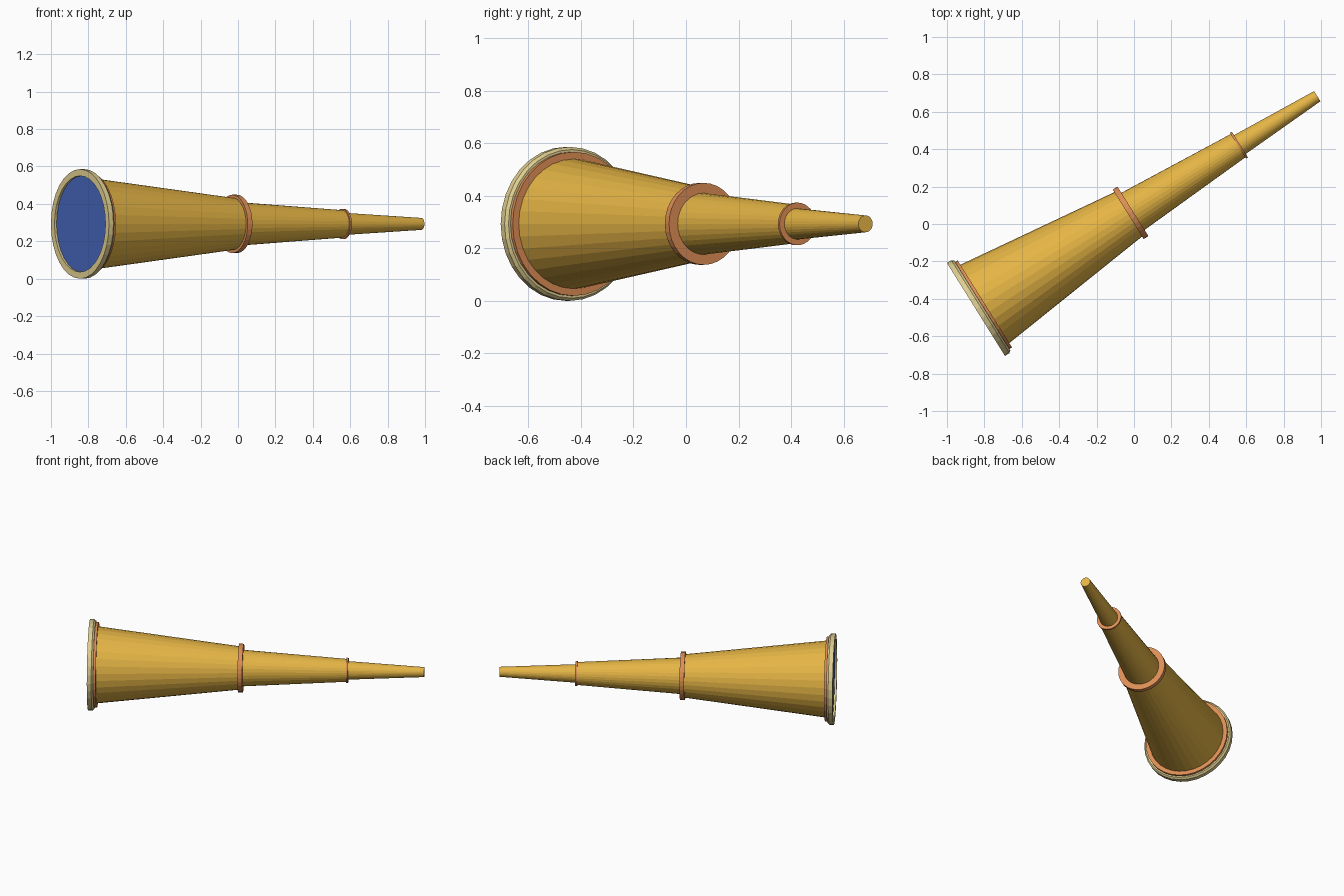
import bpy, math
from mathutils import Matrix

if "Cube" in bpy.data.objects:
    bpy.data.objects.remove(bpy.data.objects["Cube"])

SIDES = 32
PLACE = Matrix.Translation((-0.845, -0.457, 0.293)) @ Matrix.Rotation(math.radians(32), 4, 'Z')


def material(name, color):
    m = bpy.data.materials.new(name)
    m.diffuse_color = color
    m.use_nodes = True
    m.node_tree.nodes["Principled BSDF"].inputs["Base Color"].default_value = m.diffuse_color
    return m


brass = material("brass", (0.78, 0.46, 0.06, 1))
copper = material("copper", (0.72, 0.27, 0.09, 1))
cream = material("pale_brass", (0.74, 0.62, 0.28, 1))
blue = material("lens_blue", (0.06, 0.13, 0.5, 1))


def lathe(name, profile, mat, closed=False):
    """Turn (distance along axis, radius) points around the telescope axis."""
    verts, n = [], len(profile)
    for i in range(SIDES):
        a = 2 * math.pi * i / SIDES
        verts += [(t, r * math.sin(a), r * math.cos(a)) for t, r in profile]
    faces = []
    for i in range(SIDES):
        j = (i + 1) % SIDES
        for k in range(n if closed else n - 1):
            l = (k + 1) % n
            faces.append((i * n + k, i * n + l, j * n + l, j * n + k))
    if not closed:  # flat end caps
        faces.append([i * n for i in range(SIDES)])
        faces.append([i * n + n - 1 for i in reversed(range(SIDES))])
    mesh = bpy.data.meshes.new(name)
    mesh.from_pydata(verts, [], faces)
    mesh.validate()
    # consistent outward normals
    import bmesh
    bm = bmesh.new()
    bm.from_mesh(mesh)
    bmesh.ops.recalc_face_normals(bm, faces=bm.faces)
    bm.to_mesh(mesh)
    bm.free()
    mesh.materials.append(mat)
    ob = bpy.data.objects.new(name, mesh)
    ob.matrix_world = PLACE
    bpy.context.collection.objects.link(ob)
    return ob


# three tapering tubes
lathe("large_tube", [(0.03, 0.25), (0.975, 0.138)], brass)
lathe("middle_tube", [(0.96, 0.119), (1.66, 0.073)], brass)
lathe("eyepiece_tube", [(1.65, 0.060), (2.152, 0.032)], brass)

# copper collars at the joints
for name, t0, t1, r in (("front_collar", 0.038, 0.056, 0.274),
                        ("middle_collar", 0.96, 0.99, 0.156),
                        ("rear_collar", 1.652, 1.664, 0.081)):
    lathe(name, [(t0, r), (t1, r)], copper)

# rim around the lens, slightly stepped at the back
lathe("lens_rim", [(0, 0.257), (0, 0.293), (0.028, 0.293), (0.04, 0.283),
                   (0.04, 0.24), (0.02, 0.24), (0.02, 0.257)], cream, closed=True)
lathe("lens", [(0.013, 0.257), (0.025, 0.257)], blue)
